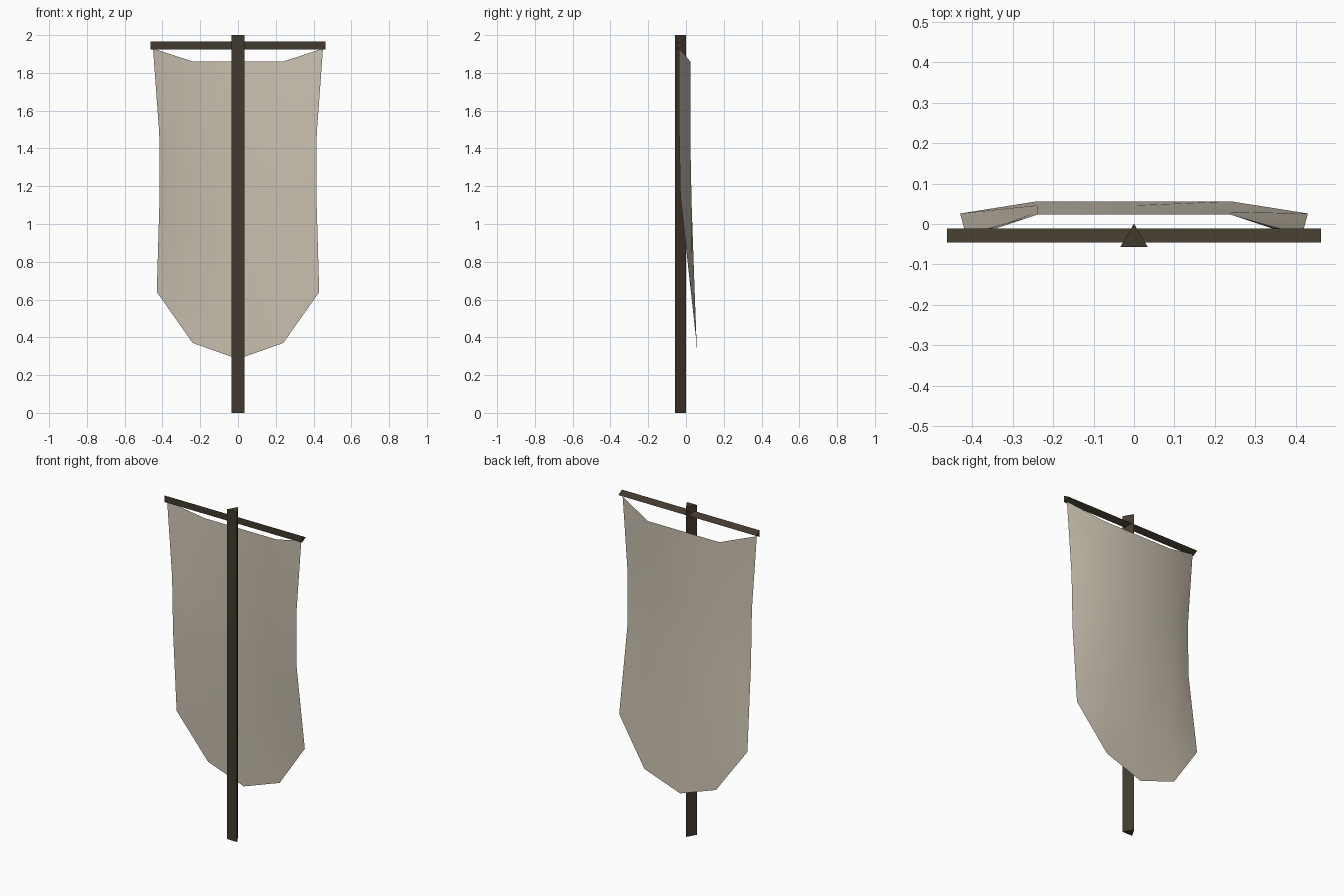
import bpy

if "Cube" in bpy.data.objects:
    bpy.data.objects.remove(bpy.data.objects["Cube"])


def material(name, rgb):
    m = bpy.data.materials.new(name)
    m.diffuse_color = (*rgb, 1)
    m.use_nodes = True
    m.node_tree.nodes["Principled BSDF"].inputs["Base Color"].default_value = m.diffuse_color
    return m


def add_object(name, verts, faces, mat):
    me = bpy.data.meshes.new(name)
    me.from_pydata(verts, [], faces)
    me.materials.append(mat)
    me.update()
    ob = bpy.data.objects.new(name, me)
    bpy.context.collection.objects.link(ob)
    return ob


def triangular_bar(name, start, end, mat):
    """Prism joining two matching triangular end profiles."""
    faces = [(0, 1, 2), (5, 4, 3), (0, 3, 4, 1), (1, 4, 5, 2), (2, 5, 3, 0)]
    return add_object(name, start + end, faces, mat)


wood = material("dark_wood", (0.055, 0.042, 0.027))
cloth = material("linen", (0.60, 0.54, 0.44))

# Upright pole: flat side to the front, ridge to the back
tri = [(-0.034, -0.057), (0.034, -0.057), (0, 0.001)]
triangular_bar("pole", [(x, y, 0) for x, y in reversed(tri)],
               [(x, y, 2) for x, y in reversed(tri)], wood)

# Crossbar: same section laid on its side
tri = [(-0.046, 1.925), (-0.046, 1.965), (-0.011, 1.945)]
triangular_bar("crossbar", [(-0.462, y, z) for y, z in tri],
               [(0.462, y, z) for y, z in tri], wood)

# Hanging cloth: rows of (edge x, edge y, edge z, inner y, inner z)
rows = [(0.45, -0.036, 1.93, 0.023, 1.86),
        (0.417, -0.036, 1.48, 0.023, 1.44),
        (0.415, -0.030, 1.15, 0.030, 1.10),
        (0.43, 0.026, 0.64, 0.046, 0.64)]
verts, faces = [], []
for ex, ey, ez, iy, iz in rows:
    verts += [(-ex, ey, ez), (-0.24, iy, iz), (0, iy, iz), (0.24, iy, iz), (ex, ey, ez)]
for r in range(len(rows) - 1):
    for c in range(4):
        a = r * 5 + c
        faces.append((a, a + 5, a + 6, a + 1))

# Pointed lower hem
b = len(verts)
last = b - 5
verts += [(-0.24, 0.056, 0.37), (0, 0.056, 0.285), (0.24, 0.056, 0.37)]
faces += [(last, b, last + 1), (last + 1, b, b + 1, last + 2),
          (last + 2, b + 1, b + 2, last + 3), (last + 3, b + 2, last + 4)]
banner = add_object("banner_cloth", verts, faces, cloth)
for p in banner.data.polygons:
    p.use_smooth = True
